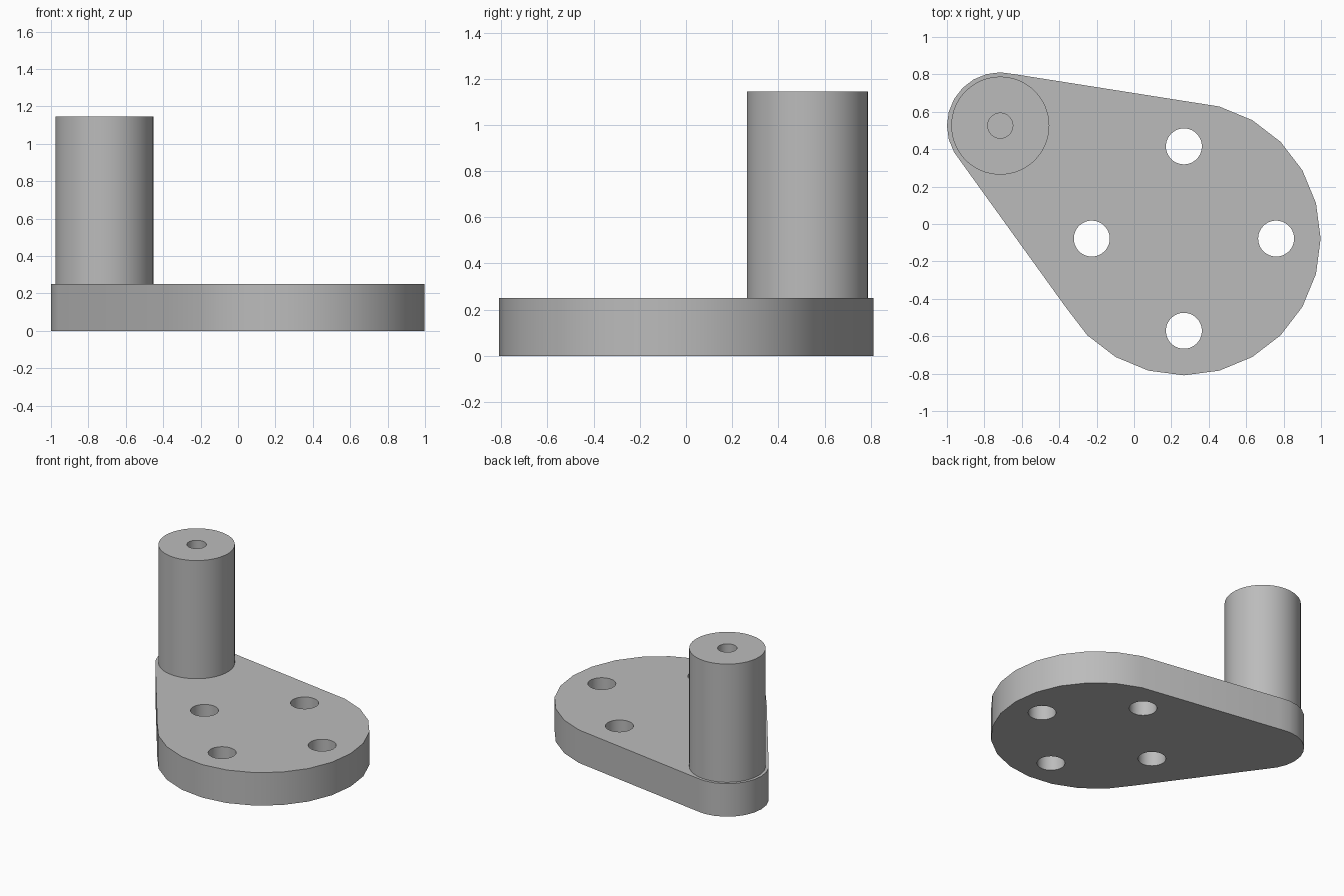
import bpy
import bmesh
from math import cos, sin, radians

if "Cube" in bpy.data.objects:
    bpy.data.objects.remove(bpy.data.objects["Cube"], do_unlink=True)

metal = bpy.data.materials.new("grey_metal")
metal.use_nodes = True
GREY = (0.5, 0.5, 0.5, 1)
metal.diffuse_color = GREY
metal.node_tree.nodes["Principled BSDF"].inputs["Base Color"].default_value = GREY


def arc(centre, radius, start, end, step):
    """Points along an arc, angles in degrees, end included."""
    return [(centre[0] + radius * cos(radians(a)), centre[1] + radius * sin(radians(a)))
            for a in range(start, end + 1, step)]


def circle(centre, radius, step=6):
    return arc(centre, radius, 0, 360 - step, step)


def drilled_prism(name, outline, holes, bottom, top):
    """Extrude an outline with holes from bottom to top."""
    bm = bmesh.new()
    for loop in [outline] + holes:
        verts = [bm.verts.new((x, y, bottom)) for x, y in loop]
        for i, v in enumerate(verts):
            bm.edges.new((verts[i - 1], v))
    bmesh.ops.triangle_fill(bm, edges=bm.edges[:], use_beauty=True, normal=(0, 0, 1))
    result = bmesh.ops.extrude_face_region(bm, geom=bm.faces[:], use_keep_orig=True)
    raised = [g for g in result["geom"] if isinstance(g, bmesh.types.BMVert)]
    bmesh.ops.translate(bm, verts=raised, vec=(0, 0, top - bottom))
    bmesh.ops.recalc_face_normals(bm, faces=bm.faces[:])
    mesh = bpy.data.meshes.new(name)
    bm.to_mesh(mesh)
    bm.free()
    mesh.materials.append(metal)
    obj = bpy.data.objects.new(name, mesh)
    bpy.context.collection.objects.link(obj)
    bpy.ops.object.select_all(action="DESELECT")
    obj.select_set(True)
    bpy.context.view_layer.objects.active = obj
    bpy.ops.object.shade_smooth_by_angle(angle=radians(30))
    return obj


hub = (0.267, -0.078)
pin = (-0.715, 0.526)
plate_top, pin_top = 0.25, 1.145

# Teardrop plate: large and small arcs joined by straight sides, four bolt holes
teardrop = arc(hub, 0.731, -150, 75, 15) + arc(pin, 0.285, 75, 210, 15)
bolt_holes = [circle(centre, 0.096) for centre in circle(hub, 0.493, 90)]
drilled_prism("crank_plate", teardrop, bolt_holes, 0, plate_top)

# Upright pin with a central bore that stops at the plate
drilled_prism("crank_pin", circle(pin, 0.262), [circle(pin, 0.067)], plate_top, pin_top)
